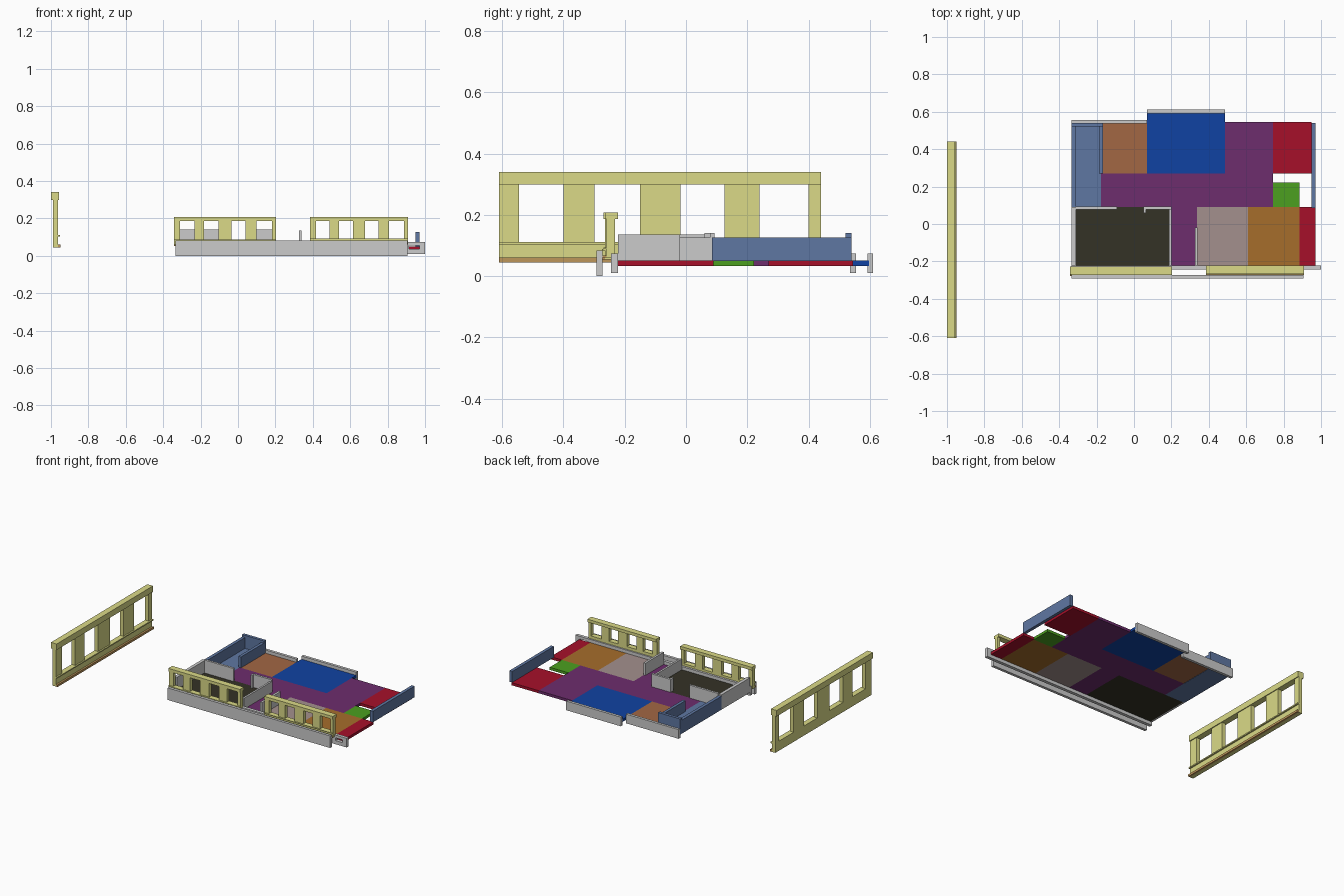
import bpy, bmesh
from mathutils import Matrix, Vector

if "Cube" in bpy.data.objects:
    bpy.data.objects.remove(bpy.data.objects["Cube"])


def lin(c):
    c /= 255
    return c / 12.92 if c < 0.04045 else ((c + 0.055) / 1.055) ** 2.4


def material(name, rgb):
    m = bpy.data.materials.new(name)
    m.diffuse_color = [lin(c) for c in rgb] + [1]
    m.use_nodes = True
    m.node_tree.nodes["Principled BSDF"].inputs["Base Color"].default_value = m.diffuse_color
    return m


YELLOW = material("pale_yellow", (219, 218, 135))
TAN = material("tan", (190, 150, 90))
STEEL = material("steel_blue", (95, 119, 162))
PURPLE = material("purple", (109, 45, 109))
RED = material("red", (166, 16, 42))
BLUE = material("blue", (16, 66, 162))
BROWN = material("brown", (162, 103, 68))
GREEN = material("green", (76, 160, 32))
MAUVE = material("mauve", (163, 144, 141))
OCHRE = material("ochre", (166, 109, 43))
DARK = material("charcoal", (52, 50, 38))


def boxes(name, spans, mat=None, matrix=Matrix()):
    """One object from a list of (x0, x1, y0, y1, z0, z1) boxes."""
    bm = bmesh.new()
    for x0, x1, y0, y1, z0, z1 in spans:
        size = Matrix.Diagonal((x1 - x0, y1 - y0, z1 - z0, 1))
        mid = Matrix.Translation(((x0 + x1) / 2, (y0 + y1) / 2, (z0 + z1) / 2))
        bmesh.ops.create_cube(bm, size=1, matrix=matrix @ mid @ size)
    me = bpy.data.meshes.new(name)
    bm.to_mesh(me)
    bm.free()
    ob = bpy.data.objects.new(name, me)
    bpy.context.collection.objects.link(ob)
    if mat:
        me.materials.append(mat)
    return ob


# Room floors: x0, x1, y0, y1
FZ = (0.033, 0.051)
floors = [
    ("brown_floor", BROWN, [(-0.175, 0.07, 0.27, 0.545)]),
    ("blue_floor", BLUE, [(0.07, 0.487, 0.27, 0.597)]),
    ("hall_floor", PURPLE, [(-0.177, 0.743, 0.09, 0.27), (0.487, 0.743, 0.27, 0.545),
                            (0.197, 0.337, -0.222, 0.09)]),
    ("red_floor", RED, [(0.743, 0.95, 0.27, 0.545), (0.885, 0.97, -0.222, 0.09)]),
    ("green_floor", GREEN, [(0.743, 0.885, 0.09, 0.222)]),
    ("mauve_floor", MAUVE, [(0.337, 0.61, -0.222, 0.09)]),
    ("ochre_floor", OCHRE, [(0.61, 0.885, -0.222, 0.09)]),
    ("charcoal_floor", DARK, [(-0.32, 0.197, -0.222, 0.09)]),
    ("steel_floor", STEEL, [(-0.32, -0.177, 0.09, 0.545)]),
]
for name, mat, rects in floors:
    boxes(name, [r + FZ for r in rects], mat)

# Grey outer walls
boxes("front_outer_wall", [(-0.333, 0.907, -0.292, -0.273, 0.0, 0.083)])
boxes("front_inner_wall", [   # opening near the right end
    (-0.333, 0.915, -0.244, -0.222, 0.01, 0.073),
    (0.97, 1.0, -0.244, -0.222, 0.01, 0.073),
    (0.915, 0.97, -0.244, -0.222, 0.01, 0.035),
    (0.915, 0.97, -0.244, -0.222, 0.054, 0.073)])
boxes("back_left_wall", [(-0.333, 0.07, 0.536, 0.555, 0.01, 0.073)])
boxes("back_bay_wall", [(0.07, 0.487, 0.592, 0.611, 0.01, 0.073)])

# Grey inner walls
boxes("left_room_wall", [(-0.333, -0.311, -0.222, 0.09, 0.033, 0.135)])
boxes("partition_left", [(-0.311, -0.09, 0.078, 0.093, 0.05, 0.14)])
boxes("partition_right", [(0.052, 0.2, 0.078, 0.093, 0.05, 0.14),
                          (0.052, 0.064, 0.06, 0.078, 0.05, 0.14)])
boxes("corridor_left_wall", [(0.187, 0.2, -0.222, 0.078, 0.05, 0.126)])
boxes("corridor_right_wall", [(0.325, 0.34, -0.222, -0.02, 0.05, 0.135)])

# Steel blue walls
boxes("steel_left_wall", [(-0.333, -0.311, 0.09, 0.54, 0.033, 0.126)], STEEL)
boxes("steel_back_wall", [(-0.333, -0.166, 0.52, 0.54, 0.05, 0.141)], STEEL)
boxes("steel_inner_wall", [(-0.186, -0.166, 0.27, 0.52, 0.05, 0.126)], STEEL)
boxes("steel_right_wall", [(0.948, 0.97, 0.085, 0.54, 0.05, 0.126)], STEEL)


def window_wall(name, origin, s, turned=False):
    """Wall with four windows; x along the wall, z measured up to 0, s scales both."""
    length, h = 1.05, 0.295
    windows = [(0.065, 0.21), (0.312, 0.46), (0.592, 0.735), (0.85, 1.01)]
    edges = [0] + [e for w in windows for e in w] + [length]
    spans = [(a, b, -0.037, -0.01, -0.229, -0.041) for a, b in zip(edges[::2], edges[1::2])]
    spans += [(0, length, -0.043, 0, -0.041, 0),             # top cap
              (0, length, -0.037, -0.01, -h, -0.229),        # panel under windows
              (0, length, -0.047, -0.037, -0.237, -0.229)]   # sill
    m = Matrix.Translation(origin)
    if turned:
        m = m @ Matrix.Rotation(1.5707963, 4, 'Z')
    m = m @ Matrix.Diagonal((s, 1, s, 1))
    boxes(name, spans, YELLOW, m)
    boxes(name + "_foot", [(0, length, -0.05, -0.037, -h, -h + 0.015)], TAN, m)


# Yellow window walls
window_wall("front_left_window_wall", Vector((-0.343, -0.227, 0.207)), 0.52)
window_wall("front_right_window_wall", Vector((0.385, -0.222, 0.207)), 0.498)
window_wall("detached_window_wall", Vector((-1.0, -0.61, 0.34)), 1, True)
